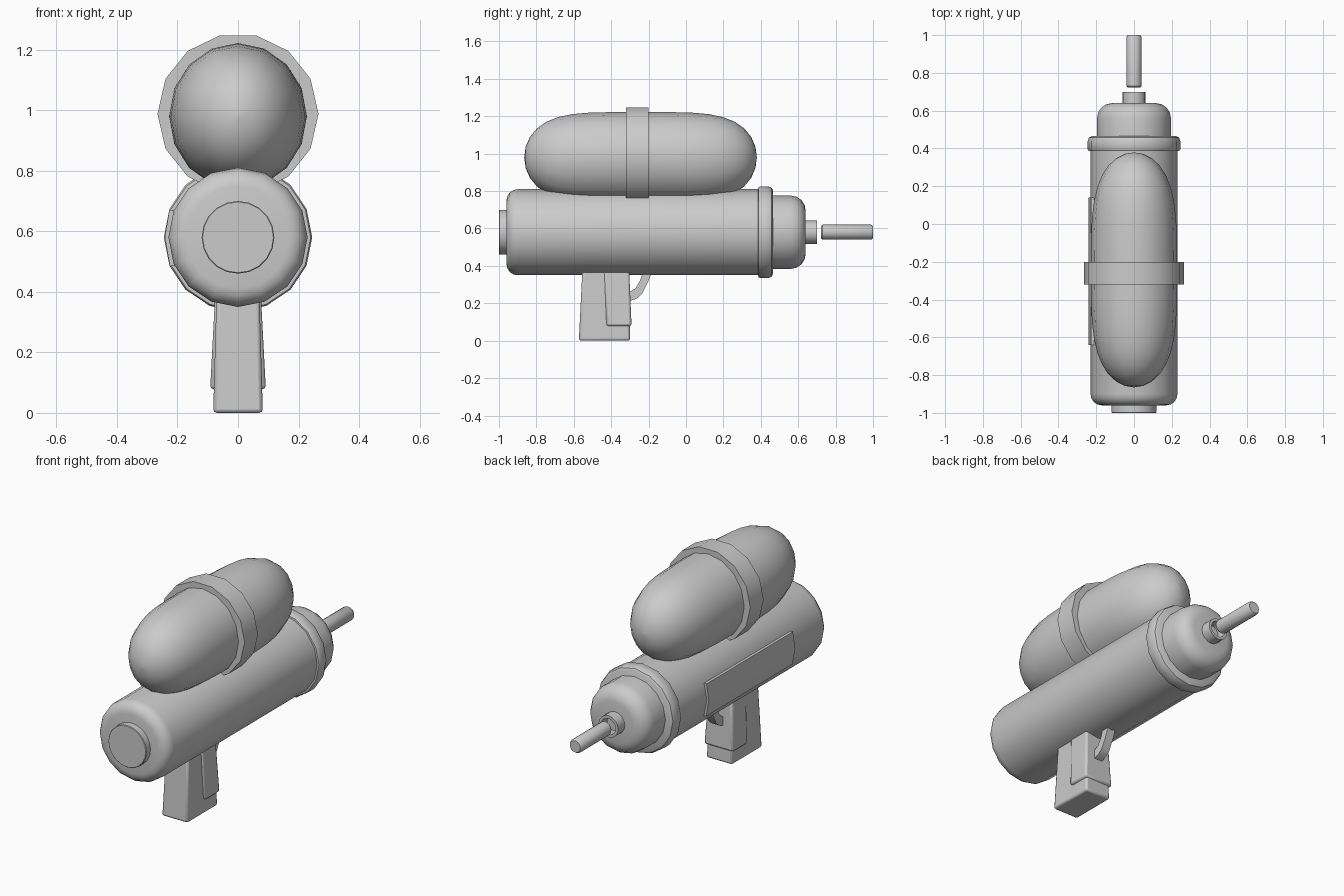
import bpy, bmesh, math

if "Cube" in bpy.data.objects:
    bpy.data.objects.remove(bpy.data.objects["Cube"])

def finish(name, bm, bevel=0, angle=40):
    bmesh.ops.remove_doubles(bm, verts=bm.verts, dist=1e-5)
    bmesh.ops.recalc_face_normals(bm, faces=bm.faces)
    me = bpy.data.meshes.new(name)
    bm.to_mesh(me)
    bm.free()
    ob = bpy.data.objects.new(name, me)
    bpy.context.collection.objects.link(ob)
    bpy.ops.object.select_all(action='DESELECT')
    bpy.context.view_layer.objects.active = ob
    ob.select_set(True)
    if bevel:
        m = ob.modifiers.new("bevel", 'BEVEL')
        m.width, m.segments = bevel, 2
    bpy.ops.object.shade_smooth_by_angle(angle=math.radians(angle))
    return ob

def lathe(name, profile, z, sides=16, closed=False, angle=40):
    """Revolve (y, radius) or (y, x radius, z radius) points around a y axis at height z."""
    bm = bmesh.new()
    rings = []
    for y, *r in profile:
        rings.append([bm.verts.new((r[0] * math.cos(2 * math.pi * i / sides), y,
                                    z + r[-1] * math.sin(2 * math.pi * i / sides)))
                      for i in range(sides)])
    pairs = list(zip(rings, rings[1:]))
    if closed:
        pairs.append((rings[-1], rings[0]))
    for a, b in pairs:
        for i in range(sides):
            j = (i + 1) % sides
            bm.faces.new((a[i], a[j], b[j], b[i]))
    if not closed:
        bm.faces.new(rings[0])
        bm.faces.new(rings[-1])
    return finish(name, bm, angle=angle)

def loft(name, bottom, top, bevel=0):
    """Tapered block; each end is (x0, x1, y0, y1, z)."""
    bm = bmesh.new()
    loops = [[bm.verts.new(p) for p in ((x0, y0, z), (x1, y0, z), (x1, y1, z), (x0, y1, z))]
             for x0, x1, y0, y1, z in (bottom, top)]
    a, b = loops
    for i in range(4):
        j = (i + 1) % 4
        bm.faces.new((a[i], a[j], b[j], b[i]))
    bm.faces.new(a)
    bm.faces.new(b)
    return finish(name, bm, bevel)

def extrude(name, points, axis, length, bevel=0):
    """Flat outline of 3D points pushed along one axis."""
    bm = bmesh.new()
    face = bm.faces.new([bm.verts.new(p) for p in points])
    ext = bmesh.ops.extrude_face_region(bm, geom=[face])
    for v in ext["geom"]:
        if isinstance(v, bmesh.types.BMVert):
            v.co[axis] += length
    return finish(name, bm, bevel)

def round_edge(y, r, size, direction, n=4):
    """Quarter-round from the end face at y out to radius r."""
    return [(y + direction * size * (1 - math.sin(t)), r - size * (1 - math.cos(t)))
            for t in (math.pi / 2 * (1 - k / n) for k in range(n + 1))]

AXIS = 0.58

# Barrel, collar, nose and rear plug
lathe("barrel", round_edge(-0.96, 0.23, 0.06, 1) + [(0.40, 0.23)], AXIS)
lathe("collar", [(0.385, 0.22), (0.387, 0.24), (0.395, 0.245), (0.44, 0.245),
                 (0.458, 0.238), (0.465, 0.225)], AXIS)
lathe("nose", [(0.44, 0.196)] + round_edge(0.64, 0.196, 0.08, -1)[::-1], AXIS)
lathe("rear_plug", [(-1.0, 0.117), (-0.997, 0.12), (-0.95, 0.12)], AXIS, 20)

# Hollow nozzle and water rod
lathe("nozzle", [(0.62, 0.062), (0.70, 0.062), (0.70, 0.046), (0.645, 0.046)], AXIS)
lathe("water_rod", [(0.722, 0.033), (0.73, 0.04), (0.99, 0.04), (1.0, 0.033)], AXIS)

# Water tank: blunt capsule, a little rounder from above than from the side
tank = []
for k in range(21):
    c = -math.cos(math.pi * k / 20)
    swell = lambda r, p: max(r * (1 - abs(c) ** p) ** 0.5, 0.0005)
    tank.append((-0.243 + 0.622 * c, swell(0.228, 3.7), swell(0.242, 4.6)))
lathe("water_tank", tank, 0.98, 16, angle=60)

# Tank strap
lathe("tank_strap", [(-0.32, 0.225), (-0.32, 0.266), (-0.20, 0.266), (-0.20, 0.225)],
      0.988, 14, closed=True)

# Panel wrapped on the left of the barrel
section = [(-0.225, 0.485), (-0.242, 0.58), (-0.227, 0.67),
           (-0.19, 0.67), (-0.21, 0.58), (-0.19, 0.485)]
extrude("side_panel", [(x, -0.64, z) for x, z in section], 1, 0.78)

# Grip and its cheek piece
loft("grip", (-0.082, 0.082, -0.573, -0.298, 0), (-0.07, 0.07, -0.552, -0.308, 0.42), 0.012)
loft("grip_cheeks", (-0.092, 0.092, -0.425, -0.291, 0.078),
     (-0.075, 0.075, -0.441, -0.305, 0.40), 0.012)

# Curved trigger: side profile extruded across x
outer = [(-0.18, 0.37), (-0.205, 0.31), (-0.235, 0.25), (-0.262, 0.226), (-0.30, 0.212)]
inner = [(-0.30, 0.262), (-0.27, 0.28), (-0.247, 0.32), (-0.228, 0.37)]
extrude("trigger", [(-0.025, y, z) for y, z in outer + inner], 0, 0.05)
